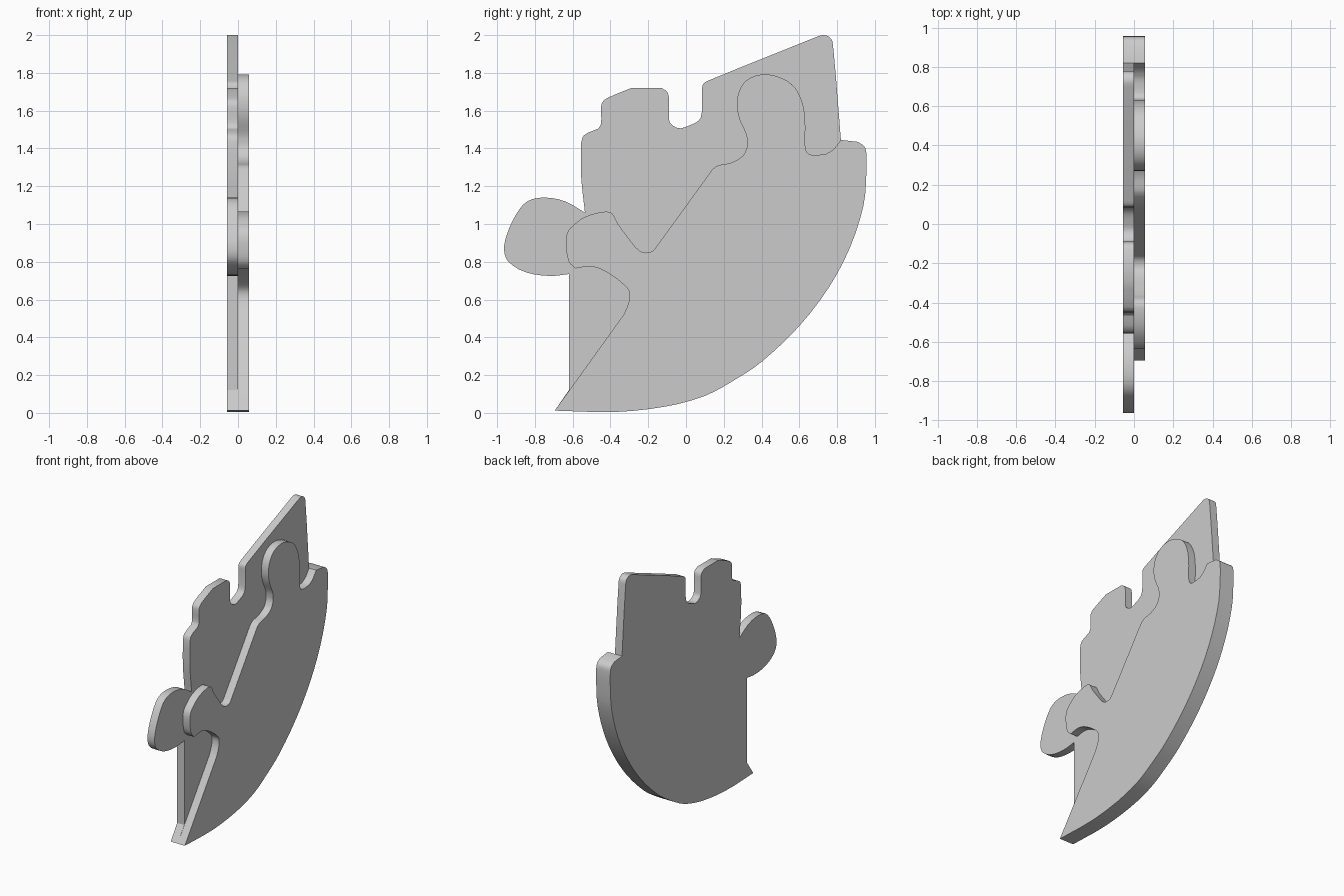
import bpy
import bmesh
from mathutils import Vector

cube = bpy.data.objects.get("Cube")
if cube:
    bpy.data.objects.remove(cube, do_unlink=True)

THICKNESS = 0.057

grey = bpy.data.materials.new("light grey")
grey.use_nodes = True
colour = (0.6, 0.6, 0.6, 1)
grey.diffuse_color = colour
grey.node_tree.nodes["Principled BSDF"].inputs["Base Color"].default_value = colour


def smooth_run(run, steps=3):
    """Curve through the run; its end point is left for the next run."""
    pts = [Vector(p) for p in run]
    if len(pts) == 2:
        return pts[:1]
    last = len(pts) - 1
    tangents = [(pts[min(i + 1, last)] - pts[max(i - 1, 0)]).normalized()
                for i in range(last + 1)]
    out = []
    for i in range(last):
        a, b = pts[i], pts[i + 1]
        length = (b - a).length
        for s in range(steps):
            t = s / steps
            h = t * t * (3 - 2 * t)
            out.append(a.lerp(b, h)
                       + tangents[i] * length * t * (1 - t) ** 2
                       - tangents[i + 1] * length * t * t * (1 - t))
    return out


def plate(name, runs, x_start, x_end):
    """Extrude a closed outline of runs, drawn in y and z, along x."""
    outline = []
    for i, run in enumerate(runs):
        closing = runs[(i + 1) % len(runs)][0]
        outline += smooth_run(run + [closing])
    bm = bmesh.new()
    face = bm.faces.new([bm.verts.new((x_start, p.x, p.y)) for p in outline])
    side = bmesh.ops.extrude_face_region(bm, geom=[face])["geom"]
    moved = [g for g in side if isinstance(g, bmesh.types.BMVert)]
    bmesh.ops.translate(bm, verts=moved, vec=(x_end - x_start, 0, 0))
    bmesh.ops.recalc_face_normals(bm, faces=bm.faces)
    mesh = bpy.data.meshes.new(name)
    bm.to_mesh(mesh)
    bm.free()
    mesh.materials.append(grey)
    obj = bpy.data.objects.new(name, mesh)
    bpy.context.collection.objects.link(obj)
    bpy.ops.object.select_all(action="DESELECT")
    obj.select_set(True)
    bpy.context.view_layer.objects.active = obj
    bpy.ops.object.shade_smooth_by_angle()


# Curved outer rim shared by both plates, from the top notch to the pointed tip.
# Each run ends where the following run begins.
rim = [
    [(.82, 1.445)],
    [(.91, 1.435), (.945, 1.41), (.955, 1.37), (.955, 1.27), (.94, 1.1),
     (.87, .88), (.76, .67), (.6, .46), (.4, .27), (.25, .17), (.1, .09),
     (-.1, .035), (-.37, .005)],
]
tip = (-.695, .012)

# Back plate: straight front edge, round lobe, stepped crown and tall peak
front_edge = [[tip], [(-.62, .12)]]
lobe = [
    [(-.62, .735), (-.72, .725), (-.85, .745), (-.94, .8), (-.963, .86),
     (-.95, .94), (-.9, 1.05), (-.84, 1.12), (-.75, 1.14), (-.64, 1.12)],
]
crown = [
    [(-.535, 1.06), (-.555, 1.25)],
    [(-.555, 1.43), (-.54, 1.47)],
    [(-.465, 1.505), (-.45, 1.53)],
    [(-.45, 1.61), (-.445, 1.64), (-.42, 1.665)],
    [(-.29, 1.72)],
    [(-.13, 1.72), (-.1, 1.7)],
    [(-.09, 1.67)],
    [(-.09, 1.55), (-.08, 1.53), (-.04, 1.507), (0, 1.515), (.07, 1.55)],
    [(.085, 1.6)],
]
peak = [
    [(.085, 1.7), (.09, 1.74), (.12, 1.76)],
    [(.69, 1.99), (.73, 2), (.765, 1.985), (.778, 1.95)],
]

# Front plate: lower knob, valley and upper knob
lower_knob = [
    [tip],
    [(-.33, .52), (-.305, .58), (-.3, .64), (-.33, .68), (-.42, .745),
     (-.5, .775)],
    [(-.585, .765), (-.62, .8), (-.635, .88), (-.63, .95), (-.6, .99),
     (-.53, 1.04), (-.43, 1.065), (-.39, 1.055), (-.36, 1)],
]
valley = [
    [(-.27, .88), (-.23, .85), (-.18, .855), (-.15, .89)],
    [(.14, 1.29), (.17, 1.31), (.24, 1.325), (.3, 1.36)],
]
upper_knob = [
    [(.325, 1.41), (.32, 1.47), (.285, 1.55), (.27, 1.62), (.28, 1.7),
     (.32, 1.76), (.39, 1.79), (.47, 1.785), (.56, 1.74), (.61, 1.66),
     (.63, 1.56)],
    [(.63, 1.42), (.64, 1.38), (.67, 1.365)],
    [(.74, 1.37), (.78, 1.395)],
]

plate("back_plate", rim + front_edge + lobe + crown + peak, -THICKNESS, 0)
plate("front_plate", rim + lower_knob + valley + upper_knob, 0, THICKNESS)
